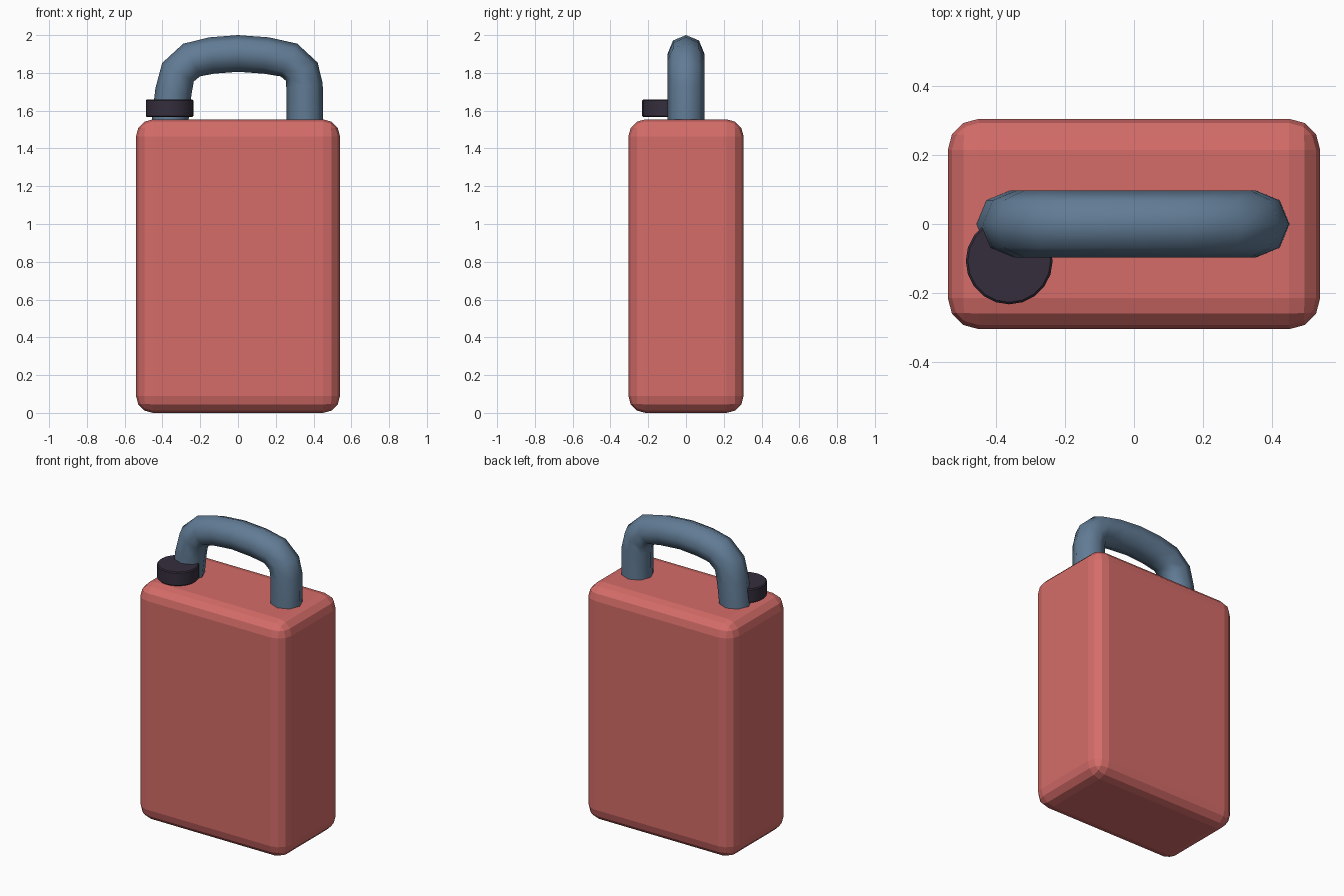
import bpy

if "Cube" in bpy.data.objects:
    bpy.data.objects.remove(bpy.data.objects["Cube"])


def paint(obj, name, rgb):
    mat = bpy.data.materials.new(name)
    mat.diffuse_color = (*rgb, 1)
    mat.use_nodes = True
    mat.node_tree.nodes["Principled BSDF"].inputs["Base Color"].default_value = mat.diffuse_color
    obj.data.materials.append(mat)


def bevel(obj, width, segments):
    mod = obj.modifiers.new("rounded_edges", 'BEVEL')
    mod.width = width
    mod.segments = segments
    mod.limit_method = 'ANGLE'


# Can body: a box with faceted rounded edges
bpy.ops.mesh.primitive_cube_add(size=1, location=(0, 0, 0.777))
body = bpy.context.object
body.name = "can_body"
body.scale = (1.08, 0.61, 1.554)
bpy.ops.object.transform_apply(location=False, rotation=False, scale=True)
bevel(body, 0.09, 3)
paint(body, "red_plastic", (0.66, 0.15, 0.14))

# Carry handle: eight-sided tube along an arch
path = [(-0.365, 1.50), (-0.342, 1.70), (-0.318, 1.803), (-0.246, 1.868),
        (-0.14, 1.892), (0.0, 1.903), (0.15, 1.892), (0.27, 1.868),
        (0.337, 1.807), (0.352, 1.735), (0.355, 1.50)]
curve = bpy.data.curves.new("handle", 'CURVE')
curve.dimensions = '3D'
curve.bevel_depth = 0.097
curve.bevel_resolution = 2
curve.use_fill_caps = True
spline = curve.splines.new('POLY')
spline.points.add(len(path) - 1)
for point, (x, z) in zip(spline.points, path):
    point.co = (x, 0, z, 1)
spline.use_smooth = True
handle = bpy.data.objects.new("handle", curve)
bpy.context.collection.objects.link(handle)
bpy.ops.object.select_all(action='DESELECT')
handle.select_set(True)
bpy.context.view_layer.objects.active = handle
bpy.ops.object.convert(target='MESH')
handle = bpy.context.object
handle.name = "handle"
bpy.ops.object.shade_smooth_by_angle(angle=1.0)
paint(handle, "blue_grey", (0.12, 0.20, 0.30))

# Filler cap beside the left handle leg
bpy.ops.mesh.primitive_cylinder_add(vertices=20, radius=0.126, depth=0.093,
                                    location=(-0.362, -0.107, 1.6125))
cap = bpy.context.object
cap.name = "filler_cap"
bevel(cap, 0.006, 1)
bpy.ops.object.shade_smooth_by_angle()
paint(cap, "dark_cap", (0.035, 0.027, 0.045))
